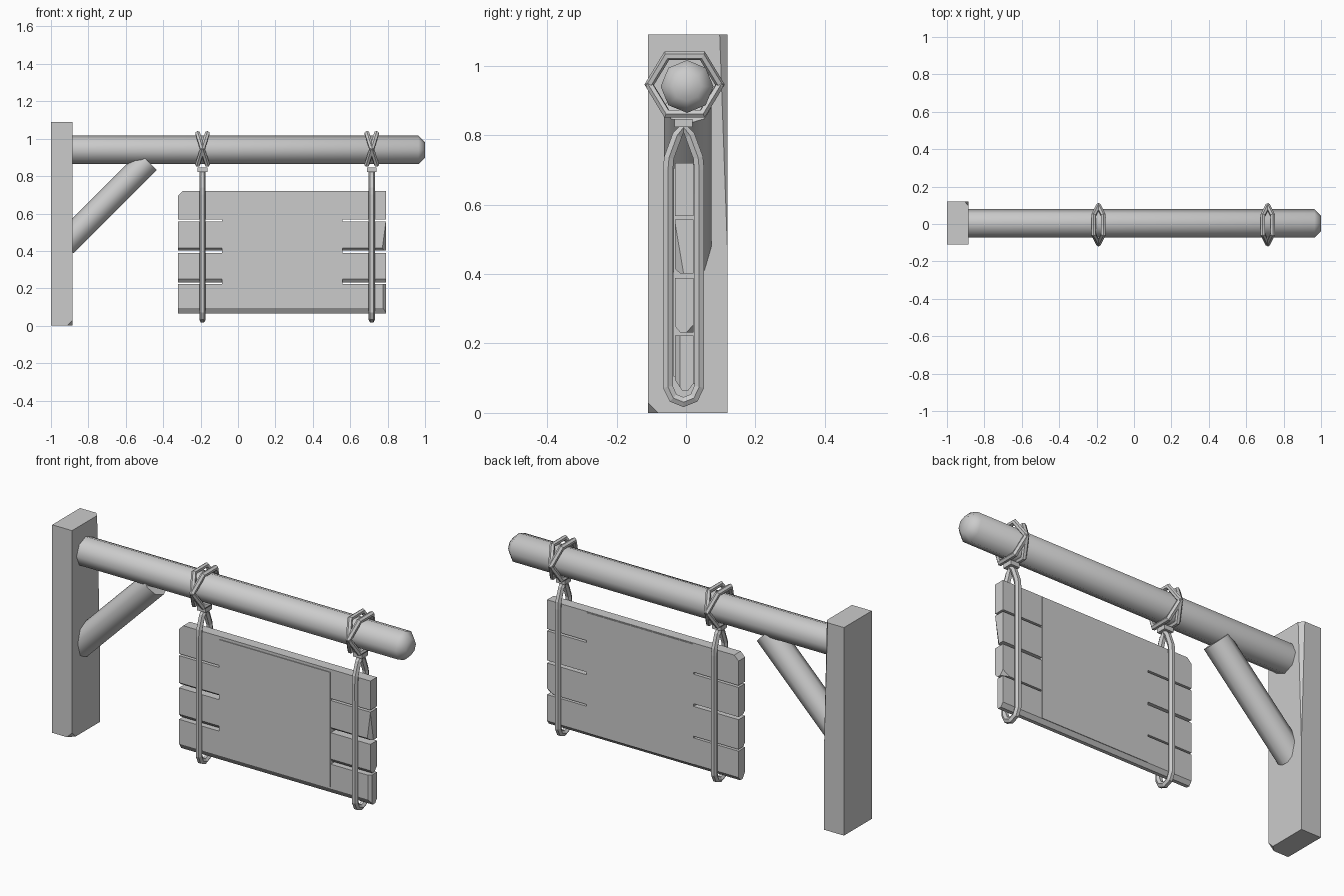
import bpy, bmesh
from math import radians, sin, cos, pi
from mathutils import Vector, Matrix

if "Cube" in bpy.data.objects:
    bpy.data.objects.remove(bpy.data.objects["Cube"])

GREY = (0.6, 0.6, 0.6, 1)
mat = bpy.data.materials.new("plain grey")
mat.use_nodes = True
mat.diffuse_color = GREY
mat.node_tree.nodes["Principled BSDF"].inputs["Base Color"].default_value = GREY


def finish(name, bm):
    bmesh.ops.recalc_face_normals(bm, faces=bm.faces)
    mesh = bpy.data.meshes.new(name)
    bm.to_mesh(mesh)
    bm.free()
    mesh.materials.append(mat)
    obj = bpy.data.objects.new(name, mesh)
    bpy.context.collection.objects.link(obj)
    return obj


def smooth(obj, angle):
    bpy.ops.object.select_all(action="DESELECT")
    obj.select_set(True)
    bpy.context.view_layer.objects.active = obj
    bpy.ops.object.shade_smooth_by_angle(angle=radians(angle))


def block(name, lo, hi, cuts=()):
    """Box between two corners; each cut slices off a corner given by three points on its plane."""
    lo, hi = Vector(lo), Vector(hi)
    bm = bmesh.new()
    bmesh.ops.create_cube(bm, size=1)
    for v in bm.verts:
        v.co = (lo + hi) / 2 + Vector(a * b for a, b in zip(v.co, hi - lo))
    for a, b, c in cuts:
        a, b, c = Vector(a), Vector(b), Vector(c)
        normal = (b - a).cross(c - a)
        if normal.dot((lo + hi) / 2 - a) > 0:
            normal.negate()
        bmesh.ops.bisect_plane(bm, geom=bm.verts[:] + bm.edges[:] + bm.faces[:],
                               plane_co=a, plane_no=normal, clear_outer=True)
        bmesh.ops.holes_fill(bm, edges=[e for e in bm.edges if e.is_boundary])
    return finish(name, bm)


def log(name, stations, matrix, sides=8):
    """Round timber along local x, from (position, radius) stations."""
    bm = bmesh.new()
    rings = [[bm.verts.new((x, r * cos(2 * pi * i / sides), r * sin(2 * pi * i / sides)))
              for i in range(sides)] for x, r in stations]
    for a, b in zip(rings, rings[1:]):
        for i in range(sides):
            j = (i + 1) % sides
            bm.faces.new((a[i], a[j], b[j], b[i]))
    bm.faces.new(rings[0])
    bm.faces.new(rings[-1])
    bm.transform(matrix)
    return finish(name, bm)


def rope(name, points, radius):
    """Closed faceted rope loop through the points."""
    curve = bpy.data.curves.new(name, "CURVE")
    curve.dimensions = "3D"
    curve.bevel_depth = radius
    curve.bevel_resolution = 1
    spline = curve.splines.new("POLY")
    spline.points.add(len(points) - 1)
    for p, co in zip(spline.points, points):
        p.co = (*co, 1)
    spline.use_cyclic_u = True
    spline.use_smooth = False
    curve.materials.append(mat)
    obj = bpy.data.objects.new(name, curve)
    bpy.context.collection.objects.link(obj)


# Post with a chipped foot and a long split along the back edge
block("post", (-1, -0.11, 0), (-0.885, 0.12, 1.09), [
    ((-0.885, -0.08, 0), (-0.915, -0.11, 0), (-0.885, -0.11, 0.03)),
    ((-0.885, 0.097, 1.09), (-0.905, 0.12, 1.09), (-0.885, 0.12, 0.45))])

# Beam and diagonal brace
beam = log("beam", [(-0.9, 0.076), (0.965, 0.076), (1, 0.042)],
           Matrix.Translation((0, 0.003, 0.94)))
smooth(beam, 50)
brace = log("brace", [(-0.06, 0.068), (0.57, 0.068)],
            Matrix.Translation((-0.885, 0.005, 0.478)) @ Matrix.Rotation(radians(-45), 4, "Y"))
smooth(brace, 50)

# Sign planks with worn corners
L, R, F, B = -0.32, 0.79, -0.032, 0.022
block("plank_bottom", (L, F, 0.065), (R, B, 0.223), [
    ((L, F, 0.095), (R, F, 0.095), (R, F + 0.02, 0.065)),
    ((L, B, 0.085), (R, B, 0.085), (R, B - 0.015, 0.065)),
    ((R - 0.015, F, 0.1), (R, F + 0.015, 0.065), (R, F + 0.015, 0.223))])
block("plank_lower", (L, F, 0.232), (R, B, 0.388), [
    ((L, F, 0.25), (R, F, 0.25), (R, F + 0.015, 0.232)),
    ((R, B, 0.255), (R, B - 0.02, 0.232), (R - 0.04, B, 0.232))])
block("plank_upper", (L, F, 0.402), (R, B, 0.557), [
    ((R, F, 0.55), (R, F + 0.025, 0.402), (R - 0.02, F, 0.402)),
    ((L, F, 0.415), (R, F, 0.415), (R, F + 0.015, 0.402))])
block("plank_top", (L, F, 0.567), (R, B, 0.72), [
    ((L, F, 0.695), (L + 0.025, F, 0.72), (L, B, 0.695))])

# Notice boards on both faces of the sign
block("notice_front", (-0.085, F - 0.004, 0.105), (0.56, -0.01, 0.705))
block("notice_back", (-0.06, -0.01, 0.085), (0.56, B + 0.003, 0.715))

# Hanging loops, knots and crossed lashings around the beam
side_loop = [(0, 0.822), (0.018, 0.8), (0.042, 0.735), (0.045, 0.7),
             (0.045, 0.075), (0.03, 0.043), (0, 0.031)]
outline = side_loop + [(-y, z) for y, z in side_loop[-2:0:-1]]
for side, x in (("right", -0.19), ("left", 0.715)):
    rope(f"hanging_loop_{side}", [(x, y - 0.007, z) for y, z in outline], 0.0165)
    block(f"knot_{side}", (x - 0.026, -0.033, 0.823), (x + 0.026, 0.019, 0.846))
    for tag, lean in (("a", 0.03), ("b", -0.03)):
        ring = [(x + lean * sin(k * pi / 3), -0.004 + 0.102 * cos(k * pi / 3),
                 0.945 + 0.097 * sin(k * pi / 3)) for k in range(6)]
        rope(f"lashing_{side}_{tag}", ring, 0.014)
